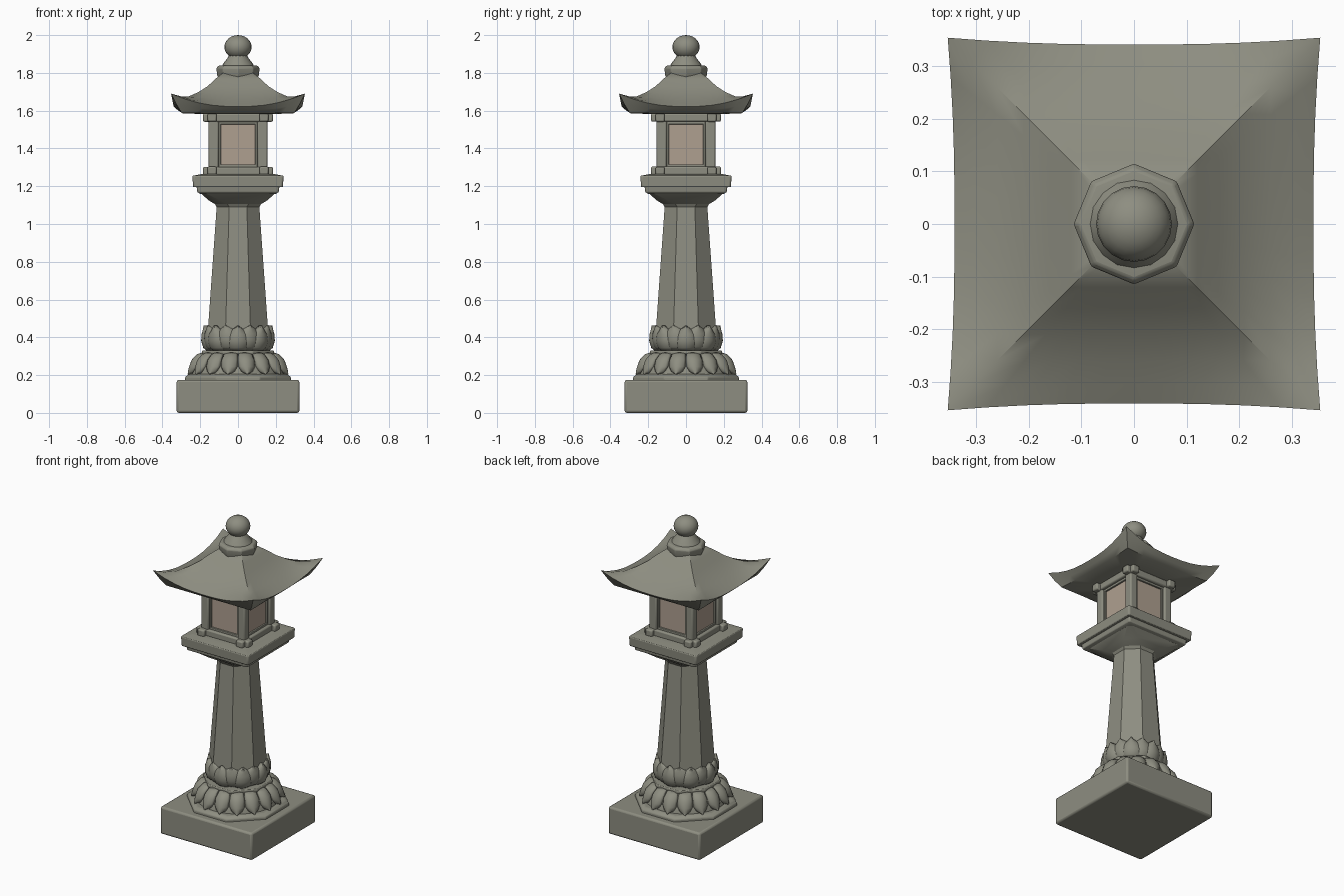
import bpy, bmesh
from math import sin, cos, pi, radians

if "Cube" in bpy.data.objects:
    bpy.data.objects.remove(bpy.data.objects["Cube"])


def material(name, rgb):
    m = bpy.data.materials.new(name)
    m.diffuse_color = (*rgb, 1)
    m.use_nodes = True
    m.node_tree.nodes["Principled BSDF"].inputs["Base Color"].default_value = m.diffuse_color
    return m


STONE = material("mossy_stone", (0.27, 0.27, 0.22))
PANE = material("paper_pane", (0.43, 0.35, 0.28))


def finish(name, bm, bevel=0.0, angle=30, mat=STONE):
    bmesh.ops.recalc_face_normals(bm, faces=bm.faces)
    me = bpy.data.meshes.new(name)
    bm.to_mesh(me)
    bm.free()
    ob = bpy.data.objects.new(name, me)
    bpy.context.collection.objects.link(ob)
    me.materials.append(mat)
    bpy.ops.object.select_all(action='DESELECT')
    ob.select_set(True)
    bpy.context.view_layer.objects.active = ob
    bpy.ops.object.shade_smooth_by_angle(angle=radians(angle))
    if bevel:
        b = ob.modifiers.new("worn_edges", 'BEVEL')
        b.width, b.segments, b.limit_method = bevel, 2, 'ANGLE'
    return ob


def loft(name, rings, **kw):
    """Skin a list of equal-length point rings and cap both ends."""
    bm = bmesh.new()
    rows = [[bm.verts.new(p) for p in r] for r in rings]
    n = len(rows[0])
    for a, b in zip(rows, rows[1:]):
        for i in range(n):
            j = (i + 1) % n
            bm.faces.new((a[i], a[j], b[j], b[i]))
    bm.faces.new(rows[0][::-1])
    bm.faces.new(rows[-1])
    return finish(name, bm, **kw)


def chamfered(h, k, z):
    """Square of half width h with cut corners; k=0.414 is a regular octagon."""
    c = h * k
    return [(h, -c, z), (h, c, z), (c, h, z), (-c, h, z),
            (-h, c, z), (-h, -c, z), (-c, -h, z), (c, -h, z)]


def circle(r, z, n):
    return [(r * cos(2 * pi * i / n), r * sin(2 * pi * i / n), z) for i in range(n)]


def box(name, centre, size, bevel=0.0, mat=STONE):
    bm = bmesh.new()
    bmesh.ops.create_cube(bm, size=1)
    bmesh.ops.scale(bm, vec=size, verts=bm.verts)
    bmesh.ops.translate(bm, vec=centre, verts=bm.verts)
    return finish(name, bm, bevel, mat=mat)


def petals(name, profile, widths, count, bulge, phase=0.0):
    """Ring of curved lotus petals following an (r, z) profile."""
    bm = bmesh.new()
    steps = 8
    for c in range(count):
        mid = 2 * pi * (c + phase) / count
        rows = []
        for (r, z), w in zip(profile, widths):
            row = []
            for k in range(steps + 1):
                s = 2 * k / steps - 1
                a = mid + s * w * pi / count
                rr = r - bulge * s * s
                row.append(bm.verts.new((rr * cos(a), rr * sin(a), z)))
            rows.append(row)
        for a, b in zip(rows, rows[1:]):
            for k in range(steps):
                bm.faces.new((a[k], a[k + 1], b[k + 1], b[k]))
    ob = finish(name, bm, angle=50)
    t = ob.modifiers.new("thickness", 'SOLIDIFY')
    t.thickness, t.offset = 0.014, -1
    return ob


# Square plinth and octagonal footing plate
box("plinth", (0, 0, 0.0875), (0.65, 0.65, 0.175), 0.012)
loft("footing_plate", [chamfered(0.28, 0.414, 0.17), chamfered(0.28, 0.414, 0.19),
                       chamfered(0.26, 0.414, 0.205)], bevel=0.005)

# Lower lotus: down-turned petals over a domed core
loft("lower_lotus_core", [circle(r, z, 32) for r, z in
     ((0.25, 0.195), (0.238, 0.25), (0.21, 0.29), (0.175, 0.315))])
petals("lower_lotus_petals",
       [(0.185, 0.322), (0.222, 0.31), (0.25, 0.28), (0.263, 0.245), (0.27, 0.22), (0.272, 0.202)],
       [0.8, 0.95, 1.0, 0.95, 0.65, 0.1], 16, 0.022, 0.5)
loft("lotus_disc", [chamfered(0.19, 0.414, 0.31), chamfered(0.19, 0.414, 0.33)], bevel=0.005)

# Upper lotus: upright petals around the pillar foot
loft("upper_lotus_core", [circle(r, z, 32) for r, z in
     ((0.15, 0.325), (0.17, 0.35), (0.172, 0.40), (0.155, 0.445))])
up = [(0.16, 0.328), (0.184, 0.348), (0.195, 0.385), (0.193, 0.42), (0.186, 0.445), (0.182, 0.466)]
petals("upper_lotus_back_petals", [(r - 0.007, z) for r, z in up],
       [0.8, 0.9, 1.0, 0.9, 0.6, 0.05], 8, 0.02, 0.5)
petals("upper_lotus_petals", [(r, z - 0.004) for r, z in up],
       [0.8, 0.95, 1.0, 0.85, 0.5, 0.05], 8, 0.025)

# Tapered octagonal pillar flaring into a square head
loft("pillar", [chamfered(h, k, z) for h, k, z in (
    (0.162, 0.414, 0.40), (0.135, 0.414, 0.78), (0.113, 0.414, 1.09), (0.122, 0.45, 1.105),
    (0.155, 0.6, 1.125), (0.20, 0.9, 1.165))], angle=25)
loft("platform_moulding", [chamfered(h, 0.97, z) for h, z in
     ((0.20, 1.16), (0.215, 1.168), (0.22, 1.20))], bevel=0.004)
loft("platform_slab", [chamfered(h, 0.97, z) for h, z in
     ((0.238, 1.195), (0.241, 1.255), (0.19, 1.265))], bevel=0.005)

# Lantern chamber: core, posts, crossed beams, panes and frames
box("chamber_core", (0, 0, 1.425), (0.25, 0.25, 0.33))
for sx in (-1, 1):
    for sy in (-1, 1):
        box("corner_post", (sx * 0.129, sy * 0.129, 1.42), (0.052, 0.052, 0.30), 0.008)
for z, label in ((1.281, "sill_beam"), (1.563, "top_beam")):
    for s in (-1, 1):
        box(label, (0, s * 0.137, z), (0.37, 0.048, 0.044), 0.008)
        box(label, (s * 0.137, 0, z + 0.001), (0.048, 0.37, 0.044), 0.008)
for dx, dy in ((0, -1), (1, 0), (0, 1), (-1, 0)):
    def on_wall(name, side, z, w, h, depth, mat=STONE):
        """Slab on one chamber wall, offset sideways by side."""
        d = depth + 0.01
        c = (dx * (0.12 + d / 2) - dy * side, dy * (0.12 + d / 2) + dx * side, z)
        box(name, c, (d if dx else w, d if dy else w, h), 0.0 if mat is PANE else 0.003, mat)
    on_wall("window_pane", 0, 1.422, 0.19, 0.215, 0.002, PANE)
    for s in (-1, 1):
        on_wall("window_stile", s * 0.0965, 1.422, 0.012, 0.24, 0.012)
        on_wall("window_rail", 0, 1.422 + s * 0.115, 0.205, 0.018, 0.012)

# Swept roof: square rings whose corners lift toward the eaves
def roof_ring(h, z, lift=0.0, flare=0.0, n=10):
    ring = []
    for side in range(4):
        ca, sa = (1, 0, -1, 0)[side], (0, 1, 0, -1)[side]
        for i in range(n):
            t = 2 * i / n - 1
            f = abs(t) ** 2.5
            x, y = h + flare * f, t * (h + flare * f)
            ring.append((x * ca - y * sa, x * sa + y * ca, z + lift * f))
    return ring


loft("roof", [roof_ring(*a) for a in (
    (0.15, 1.582), (0.293, 1.585, 0.004, 0.006), (0.318, 1.602, 0.035, 0.01),
    (0.341, 1.622, 0.068, 0.013), (0.305, 1.640, 0.036, 0.004), (0.26, 1.662, 0.014),
    (0.21, 1.692, 0.006), (0.16, 1.730), (0.12, 1.768), (0.08, 1.80))], angle=40)

# Finial: collar, neck and ball
loft("finial_collar", [circle(r, z, 8) for r, z in
     ((0.10, 1.765), (0.112, 1.79), (0.115, 1.825), (0.105, 1.837), (0.085, 1.84))], bevel=0.004)
loft("finial_neck", [circle(r, z, 16) for r, z in
     ((0.086, 1.835), (0.078, 1.85), (0.058, 1.875), (0.04, 1.905))])
bm = bmesh.new()
bmesh.ops.create_uvsphere(bm, u_segments=20, v_segments=12, radius=1)
bmesh.ops.scale(bm, vec=(0.072, 0.072, 0.063), verts=bm.verts)
bmesh.ops.translate(bm, vec=(0, 0, 1.937), verts=bm.verts)
finish("finial_ball", bm)
